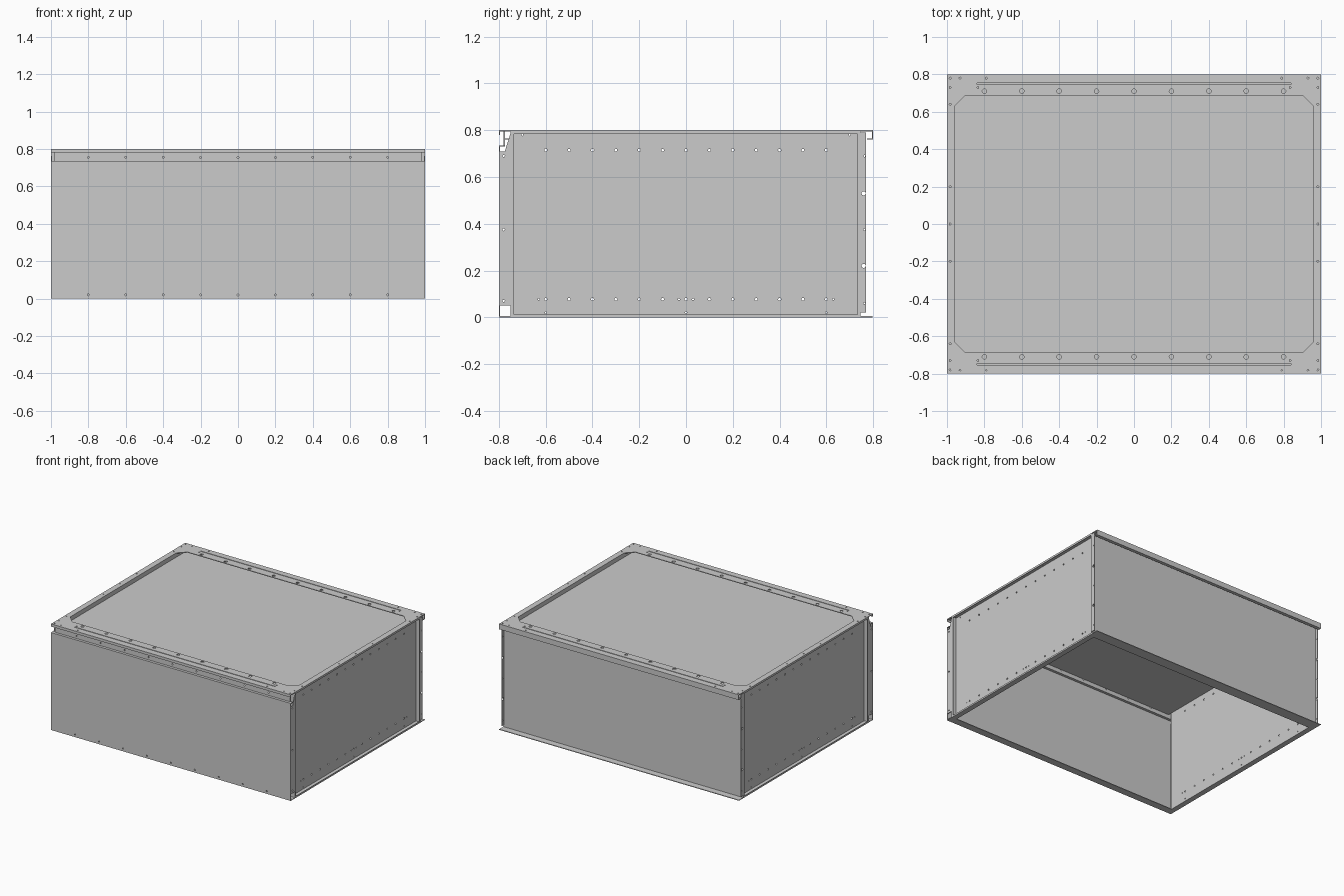
import bpy, bmesh
from mathutils import Matrix, Vector

if "Cube" in bpy.data.objects:
    bpy.data.objects.remove(bpy.data.objects["Cube"])

T = 0.005  # sheet thickness


def make(name, bm):
    bmesh.ops.recalc_face_normals(bm, faces=bm.faces)
    me = bpy.data.meshes.new(name)
    bm.to_mesh(me)
    bm.free()
    ob = bpy.data.objects.new(name, me)
    bpy.context.collection.objects.link(ob)
    return ob


def add_box(bm, x0, x1, y0, y1, z0, z1):
    m = Matrix.Translation(((x0 + x1) / 2, (y0 + y1) / 2, (z0 + z1) / 2))
    m = m @ Matrix.Diagonal((x1 - x0, y1 - y0, z1 - z0, 1))
    bmesh.ops.create_cube(bm, size=1, matrix=m)


def box(name, *b):
    bm = bmesh.new()
    add_box(bm, *b)
    return make(name, bm)


def prism(name, pts, axis, a, b):
    """Extrude a 2D polygon along x (points are y,z), y (x,z) or z (x,y)."""
    put = {'x': lambda p, h: (h, *p), 'y': lambda p, h: (p[0], h, p[1]),
           'z': lambda p, h: (*p, h)}[axis]
    bm = bmesh.new()
    face = bm.faces.new([bm.verts.new(put(p, a)) for p in pts])
    ext = bmesh.ops.extrude_face_region(bm, geom=[face])
    verts = [v for v in ext['geom'] if isinstance(v, bmesh.types.BMVert)]
    bmesh.ops.translate(bm, verts=verts, vec=Vector(put((0, 0), b - a)))
    return make(name, bm)


def cut(ob, cutter):
    """Boolean-subtract the cutter and bake the result."""
    cutter.hide_render = True
    mod = ob.modifiers.new("cut", 'BOOLEAN')
    mod.operation, mod.solver, mod.object = 'DIFFERENCE', 'EXACT', cutter
    bpy.context.view_layer.update()
    dg = bpy.context.evaluated_depsgraph_get()
    me = bpy.data.meshes.new_from_object(ob.evaluated_get(dg))
    ob.modifiers.clear()
    ob.data = me
    bpy.data.objects.remove(cutter)


def drill(ob, points, axis):
    """Cut round holes; points are (x, y, z, radius)."""
    rot = {'x': Matrix.Rotation(1.570796, 4, 'Y'), 'y': Matrix.Rotation(1.570796, 4, 'X'),
           'z': Matrix.Identity(4)}[axis]
    bm = bmesh.new()
    for x, y, z, r in points:
        bmesh.ops.create_cone(bm, cap_ends=True, segments=12, radius1=r, radius2=r,
                              depth=0.03, matrix=Matrix.Translation((x, y, z)) @ rot)
    cut(ob, make("hole_cutter", bm))


STEP = [i * 0.2 for i in range(-4, 5)]

# Top frame: plate with a chamfered opening, slits and bolt holes
frame = box("top_frame", -1, 1, -0.8, 0.8, 0.8 - T, 0.8)
cx, cy, c = 0.957, 0.687, 0.055
octagon = [(cx, -cy + c), (cx, cy - c), (cx - c, cy), (c - cx, cy),
           (-cx, cy - c), (-cx, c - cy), (c - cx, -cy), (cx - c, -cy)]
cut(frame, prism("opening_cutter", octagon, 'z', 0.78, 0.82))
bm = bmesh.new()
for s in (-1, 1):
    add_box(bm, -0.84, 0.84, s * 0.75 - 0.003, s * 0.75 + 0.003, 0.78, 0.82)
cut(frame, make("slit_cutter", bm))
pts = [(x, s * 0.71, 0.8, 0.012) for x in STEP for s in (-1, 1)]
for sx in (-1, 1):
    for sy in (-1, 1):
        pts += [(sx * x, sy * y, 0.8, 0.005) for x, y in
                ((0.983, 0.78), (0.93, 0.78), (0.79, 0.78), (0.835, 0.73),
                 (0.983, 0.73), (0.983, 0.64))]
    pts += [(sx * 0.983, y, 0.8, 0.005) for y in (-0.2, 0, 0.2)]
drill(frame, pts, 'z')

# Frame lips: short one in front, hooked one at the back
box("frame_front_lip", -1, 1, -0.8, -0.8 + T, 0.78, 0.797)
box("frame_back_lip", -1, 1, 0.8 - T, 0.8, 0.76, 0.797)
box("frame_back_hook", -1, 1, 0.775, 0.798, 0.76, 0.76 + T)

# Recessed roof panel under the opening
box("roof_panel", -0.96, 0.96, -0.775, 0.747, 0.76, 0.765)

# Front panel with stepped groove and bottom flange
front = box("front_panel", -1, 1, -0.8, -0.8 + T, 0, 0.735)
drill(front, [(x, -0.8, 0.02, 0.005) for x in STEP], 'y')
box("front_step", -1, 1, -0.8, -0.775, 0.735 - T, 0.735)
groove = box("front_groove_wall", -0.98, 0.98, -0.78, -0.775, 0.732, 0.797)
drill(groove, [(x, -0.778, 0.755, 0.005) for x in STEP], 'y')
box("front_bottom_flange", -1, 1, -0.797, -0.745, 0, T)

# Back panel with protruding bottom flange
box("back_panel", -0.998, 0.998, 0.742, 0.747, 0, 0.797)
box("back_bottom_flange", -1, 1, 0.715, 0.797, 0, T)

for s, side in ((1, "right"), (-1, "left")):
    def sbox(name, x0, x1, *r):
        a, b = sorted((s * x0, s * x1))
        return box(side + "_" + name, a, b, *r)

    # Side panel set back behind its folded rim
    panel = sbox("side_panel", 0.96, 0.965, -0.75, 0.745, 0, 0.797)
    pts = []
    for i in range(-6, 7):
        pts += [(s * 0.962, i * 0.1, z, 0.006) for z in (0.715, 0.077)]
    pts += [(s * 0.962, y, 0.077, 0.004) for y in (-0.63, -0.03, 0.03, 0.63)]
    pts += [(s * 0.962, y, z, 0.004) for y in (-0.6, 0, 0.6) for z in (0.02, 0.73)
            if z < 0.1]
    pts += [(s * 0.962, y, 0.78, 0.004) for y in (-0.7, 0.7)]
    drill(panel, pts, 'x')
    sbox("side_bottom_flange", 0.96, 1, -0.75, 0.745, 0, T)
    sbox("side_front_flange", 0.96, 1, -0.75, -0.745, 0, 0.797)
    # Narrow return lip around the outer rim
    rim = sbox("side_rim_lip", 0.996, 1, -0.75, 0.745, 0, 0.797)
    cut(rim, box("rim_cutter", *sorted((s * 0.98, s * 1.02)), -0.735, 0.733, 0.012, 0.785))

    # Front corner flange with sloped top
    outline = [(-0.797, 0.05), (-0.748, 0.05), (-0.748, 0.795), (-0.775, 0.71), (-0.797, 0.71)]
    post = prism(side + "_front_post", outline, 'x', *sorted((s * 0.995, s)))
    drill(post, [(s, -0.78, z, 0.005) for z in (0.07, 0.375, 0.69)], 'x')

    # Back corner flange with slots
    post = sbox("back_post", 0.995, 1, 0.744, 0.77, 0.02, 0.79)
    drill(post, [(s, 0.763, z, 0.004) for z in (0.06, 0.375, 0.69)]
          + [(s, 0.76, z, 0.009) for z in (0.22, 0.53)], 'x')
